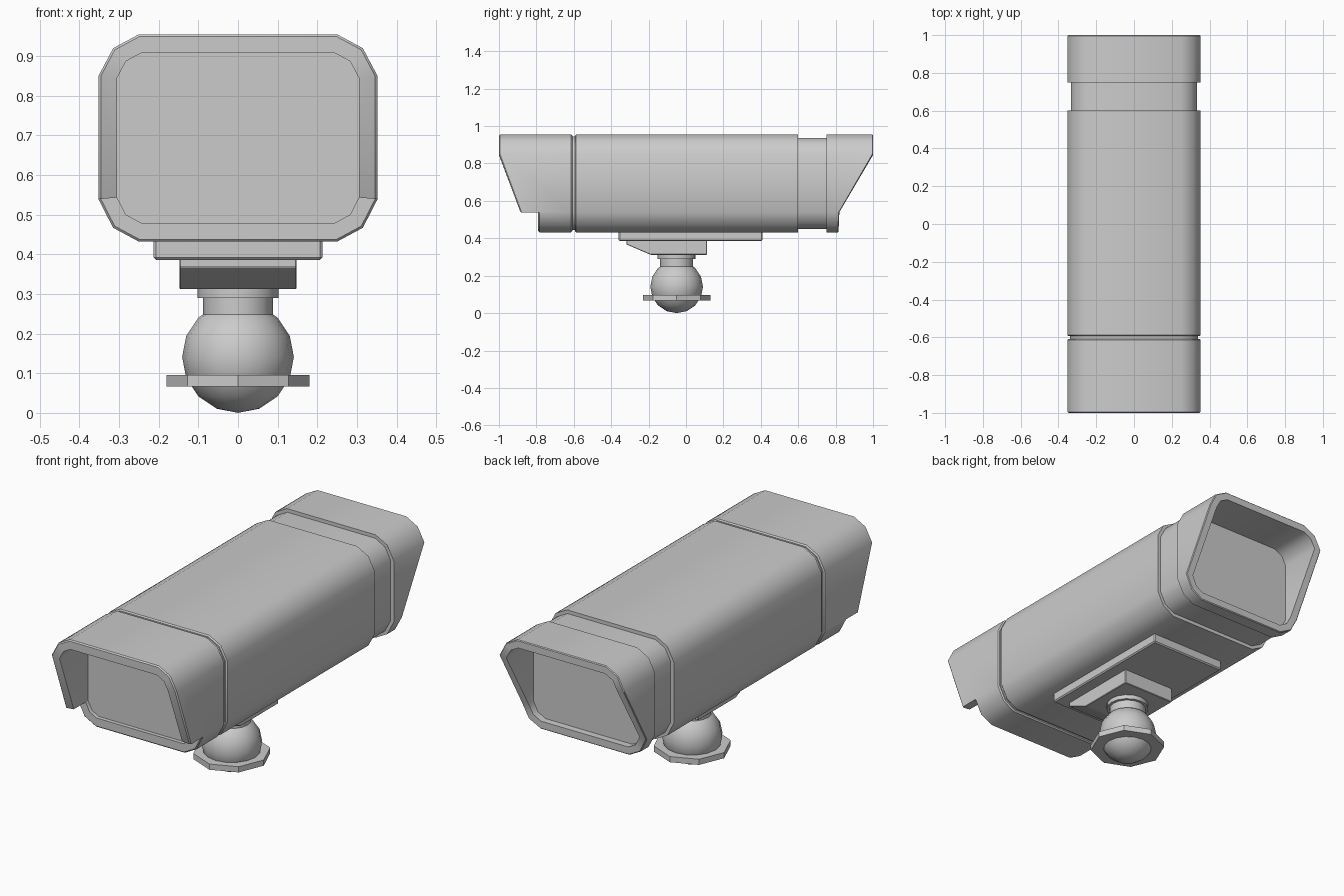
import bpy, bmesh, math

if "Cube" in bpy.data.objects:
    bpy.data.objects.remove(bpy.data.objects["Cube"])

FRONT = [-1, -1, -1, -0.885, -0.79, -0.79, -0.79]
REAR = [1, 1, 1, 0.82, 0.82, 0.817, 0.815]


def finish(name, bm, angle=40):
    bmesh.ops.remove_doubles(bm, verts=bm.verts, dist=1e-5)
    bmesh.ops.recalc_face_normals(bm, faces=bm.faces)
    me = bpy.data.meshes.new(name)
    bm.to_mesh(me)
    bm.free()
    ob = bpy.data.objects.new(name, me)
    bpy.context.collection.objects.link(ob)
    bpy.ops.object.select_all(action='DESELECT')
    ob.select_set(True)
    bpy.context.view_layer.objects.active = ob
    bpy.ops.object.shade_smooth_by_angle(angle=math.radians(angle))
    return ob


def ring(d, y):
    """Chamfered housing section inset by d; y is a number or one value per half-profile point."""
    ys = y if isinstance(y, list) else [y] * 7
    w, top, bot, k = 0.352 - d, 0.955 - d, 0.432 + d, 1 - 8.5 * d
    half = [(w - .102 * k, top), (w - .037 * k, top - .035 * k), (w, top - .105 * k),
            (w, bot + .107 * k), (w, bot + .107 * k), (w - .037 * k, bot + .035 * k),
            (w - .102 * k, bot)]
    right = [(x, yy, z) for (x, z), yy in zip(half, ys)]
    return right + [(-x, yy, z) for x, yy, z in reversed(right)]


def loft(name, rings):
    bm = bmesh.new()
    rows = [[bm.verts.new(p) for p in r] for r in rings]
    n = len(rows[0])
    for a, b in zip(rows, rows[1:]):
        for i in range(n):
            j = (i + 1) % n
            bm.faces.new((a[i], a[j], b[j], b[i]))
    bm.faces.new(rows[0])
    bm.faces.new(rows[-1])
    return finish(name, bm)


def prism(name, profile, hw, bevel=0.0):
    """Side profile (y, z) extruded across x."""
    bm = bmesh.new()
    f = bm.faces.new([bm.verts.new((-hw, y, z)) for y, z in profile])
    ext = bmesh.ops.extrude_face_region(bm, geom=[f])['geom']
    bmesh.ops.translate(bm, vec=(2 * hw, 0, 0),
                        verts=[v for v in ext if isinstance(v, bmesh.types.BMVert)])
    if bevel:
        bmesh.ops.bevel(bm, geom=bm.edges[:], offset=bevel, segments=1, affect='EDGES')
    return finish(name, bm, 30)


def disc(name, r, z0, z1, sides):
    bm = bmesh.new()
    bmesh.ops.create_cone(bm, cap_ends=True, segments=sides, radius1=r, radius2=r, depth=z1 - z0)
    bmesh.ops.translate(bm, verts=bm.verts, vec=(0, -0.05, (z0 + z1) / 2))
    return finish(name, bm, 35)


# Housing: hoods with recessed panels, main body, inset bands
loft("front_hood", [ring(.047, -.77), ring(.047, FRONT), ring(.006, FRONT),
                    ring(0, [y + .006 for y in FRONT]), ring(0, -.614), ring(.006, -.608)])
loft("front_groove", [ring(.012, -.61), ring(.012, -.59)])
loft("main_body", [ring(.006, -.594), ring(0, -.588), ring(0, .6)])
loft("rear_band", [ring(.018, .59), ring(.018, .76)])
loft("rear_hood", [ring(0, .75), ring(0, [y - .004 for y in REAR]), ring(.004, REAR),
                   ring(.04, REAR), ring(.04, .78)])

# Mounting plates under the body
prism("mount_plate", [(-.36, .386), (.41, .386), (.41, .45), (-.36, .45)], .213, .006)
prism("mount_bracket", [(-.318, .395), (-.318, .367), (-.19, .312), (.112, .312), (.112, .395)],
      .148, .003)

# Ball joint
disc("joint_collar", .102, .29, .314, 16)
disc("joint_neck", .088, .22, .292, 16)
bm = bmesh.new()
bmesh.ops.create_uvsphere(bm, u_segments=16, v_segments=8, radius=.141)
bmesh.ops.translate(bm, verts=bm.verts, vec=(0, -.05, .141))
finish("joint_ball", bm)
disc("joint_flange", .18, .067, .096, 8)
